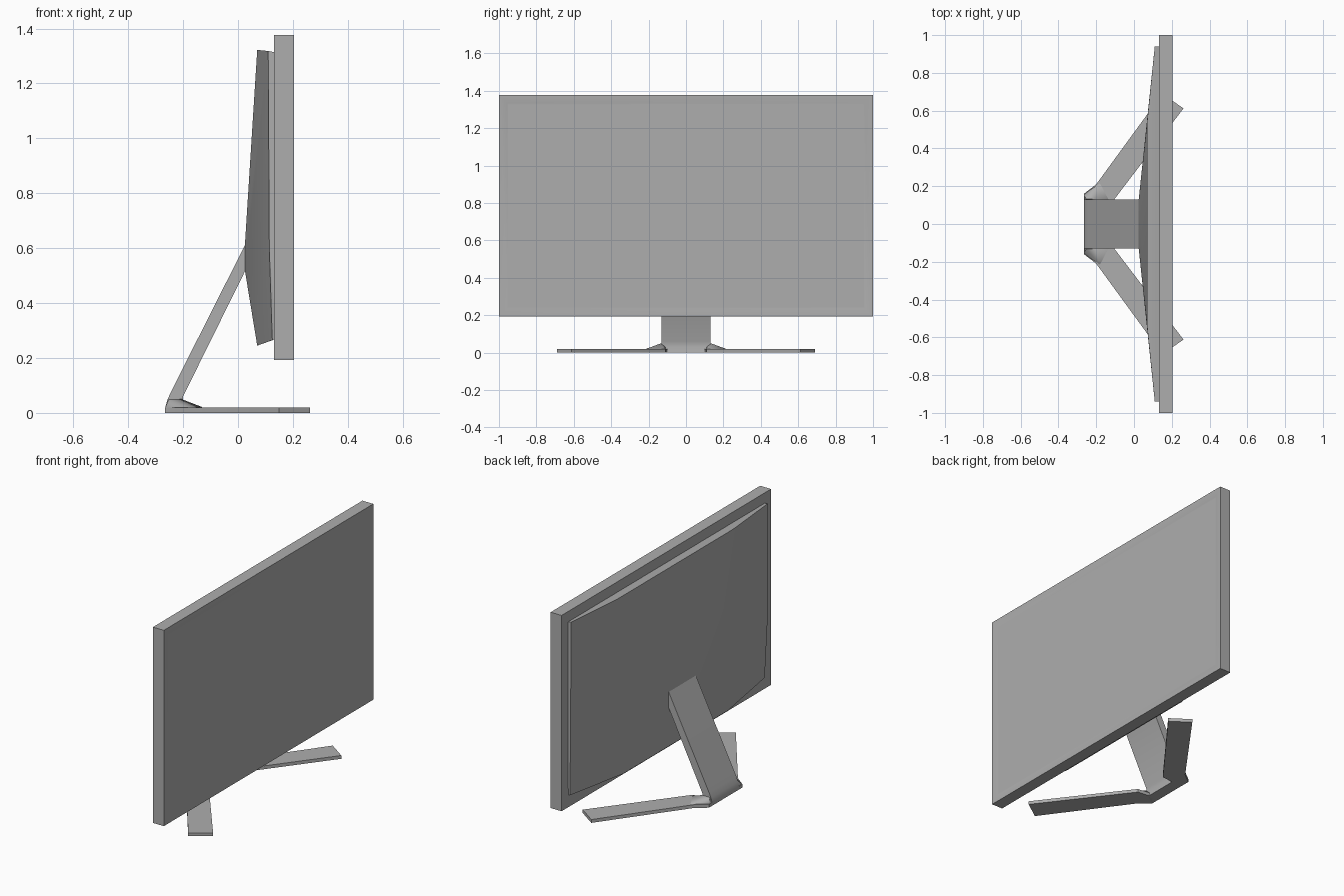
import bpy, bmesh, math

cube = bpy.data.objects.get("Cube")
if cube:
    bpy.data.objects.remove(cube, do_unlink=True)

COLOUR = (0.42, 0.42, 0.42, 1)
grey = bpy.data.materials.new("mid_grey")
grey.use_nodes = True
grey.diffuse_color = COLOUR
grey.node_tree.nodes["Principled BSDF"].inputs["Base Color"].default_value = COLOUR


def finish(bm, name, angle=30):
    """Turn a bmesh into a shaded, coloured object."""
    bmesh.ops.recalc_face_normals(bm, faces=bm.faces)
    mesh = bpy.data.meshes.new(name)
    bm.to_mesh(mesh)
    bm.free()
    obj = bpy.data.objects.new(name, mesh)
    bpy.context.collection.objects.link(obj)
    mesh.materials.append(grey)
    bpy.ops.object.select_all(action="DESELECT")
    obj.select_set(True)
    bpy.context.view_layer.objects.active = obj
    bpy.ops.object.shade_smooth_by_angle(angle=math.radians(angle))
    return obj


def prism(points, shift, name):
    """Extrude a closed outline along a vector."""
    bm = bmesh.new()
    face = bm.faces.new([bm.verts.new(p) for p in points])
    moved = bmesh.ops.extrude_face_region(bm, geom=[face])["geom"]
    verts = [v for v in moved if isinstance(v, bmesh.types.BMVert)]
    bmesh.ops.translate(bm, verts=verts, vec=shift)
    return finish(bm, name)


def hull(points, name, angle):
    """Wrap a convex skin around points."""
    bm = bmesh.new()
    for p in points:
        bm.verts.new(p)
    bmesh.ops.convex_hull(bm, input=bm.verts)
    return finish(bm, name, angle)


# Display panel whose bezel slopes gently in to the screen
bm = bmesh.new()
bmesh.ops.create_cube(bm, size=1)
bmesh.ops.scale(bm, verts=bm.verts, vec=(0.073, 2, 1.183))
bmesh.ops.translate(bm, verts=bm.verts, vec=(0.168, 0, 0.785))
bm.faces.ensure_lookup_table()
front = max(bm.faces, key=lambda f: f.calc_center_median().x)
bmesh.ops.inset_region(bm, faces=[front], thickness=0.012)
bmesh.ops.inset_region(bm, faces=[front], thickness=0.05, depth=-0.006)
bmesh.ops.inset_region(bm, faces=[front], thickness=0.01)
finish(bm, "display_panel")

# Faceted rear housing, bulging towards the stand
shell = []
for s in (-1, 1):
    shell += [(0.14, s * 0.94, 0.27), (0.14, s * 0.94, 1.312),
              (0.11, s * 0.94, 1.318), (0.114, s * 0.94, 0.6), (0.125, s * 0.93, 0.265),
              (0.07, s * 0.55, 1.322), (0.07, s * 0.5, 0.245),
              (0.025, s * 0.13, 0.61), (0.025, s * 0.13, 0.52)]
hull(shell, "rear_housing", 30)

# Slanted neck, bending down into the base
neck = [(0.04, 0.64), (-0.245, 0.075), (-0.258, 0.045), (-0.265, 0.02), (-0.265, 0),
        (-0.195, 0), (-0.2, 0.03), (-0.2, 0.06), (0.025, 0.515), (0.04, 0.54)]
prism([(x, -0.13, z) for x, z in neck], (0, 0.26, 0), "stand_neck")

# Splayed feet with a low flared joint at the neck
foot = [(-0.265, 0.1), (-0.265, 0.16), (-0.2, 0.21), (0.15, 0.69),
        (0.262, 0.612), (-0.12, 0.11), (-0.2, 0.1)]
for s, side in ((1, "left"), (-1, "right")):
    prism([(x, s * y, 0) for x, y in foot], (0, 0, 0.02), side + "_foot")
    hull([(-0.265, s * 0.12, 0), (-0.265, s * 0.16, 0), (-0.263, s * 0.155, 0.025),
          (-0.253, s * 0.133, 0.048), (-0.205, s * 0.133, 0.05), (-0.2, s * 0.165, 0.028),
          (-0.2, s * 0.208, 0.01), (-0.18, s * 0.215, 0.02), (-0.13, s * 0.12, 0.021),
          (-0.2, s * 0.11, 0.03), (-0.2, s * 0.11, 0)], side + "_foot_joint", 60)
